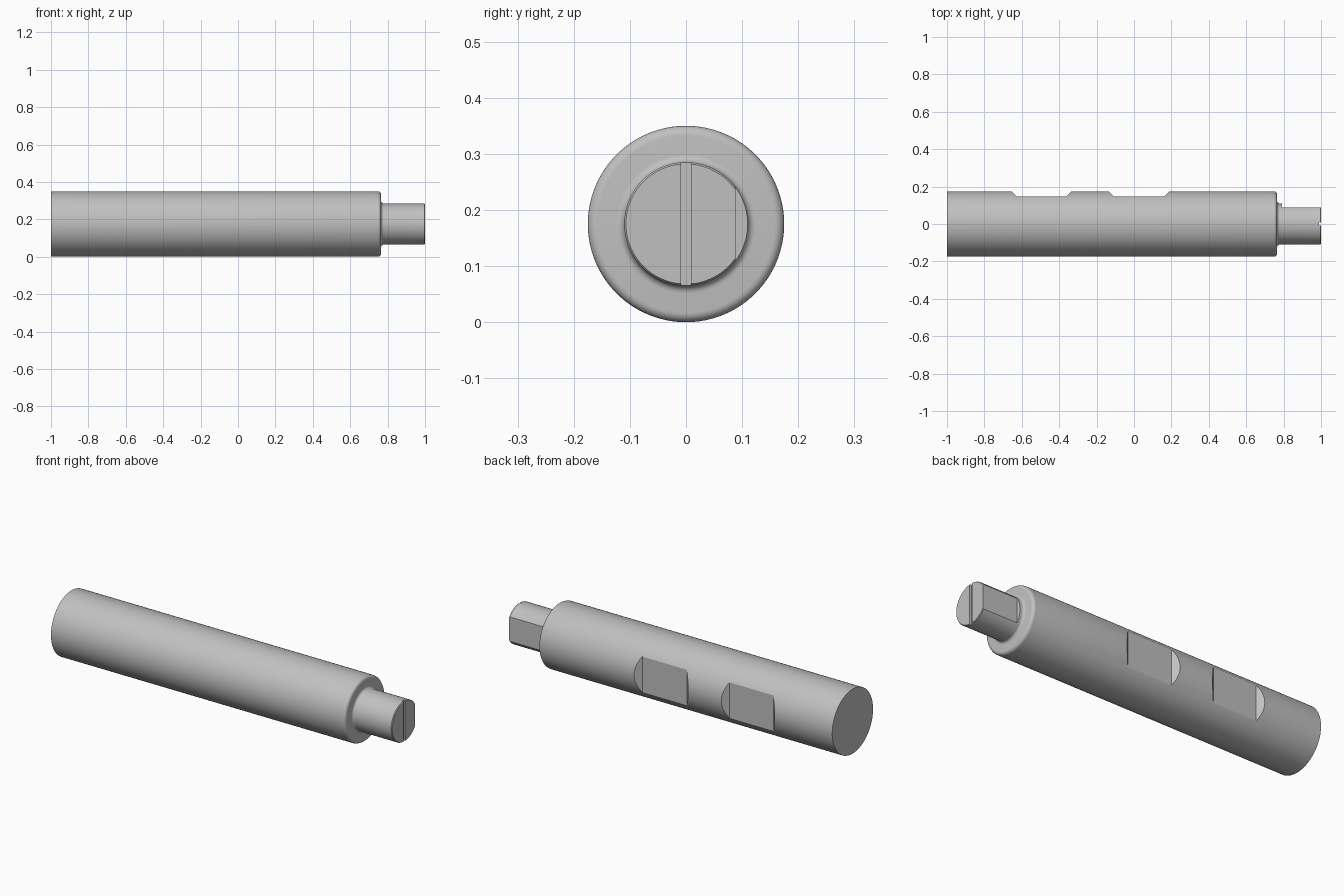
import bpy, bmesh, math
from mathutils import Matrix, Vector

cube = bpy.data.objects.get("Cube")
if cube:
    bpy.data.objects.remove(cube, do_unlink=True)

R, TIP_R = 0.175, 0.11        # shaft and tip radii
SHOULDER = 0.765              # where the shaft steps down
ROUND, FILLET = 0.017, 0.014

steel = bpy.data.materials.new("grey steel")
steel.use_nodes = True
grey = (0.53, 0.53, 0.53, 1)
steel.diffuse_color = grey
steel.node_tree.nodes["Principled BSDF"].inputs["Base Color"].default_value = grey


def make_object(name, bm):
    bmesh.ops.recalc_face_normals(bm, faces=bm.faces)
    mesh = bpy.data.meshes.new(name)
    bm.to_mesh(mesh)
    bm.free()
    mesh.materials.append(steel)
    obj = bpy.data.objects.new(name, mesh)
    bpy.context.collection.objects.link(obj)
    return obj


def arc(cx, cr, radius, start, end, steps=6):
    angles = [math.radians(start + (end - start) * i / steps) for i in range(steps + 1)]
    return [(cx + radius * math.cos(a), cr + radius * math.sin(a)) for a in angles]


def lathe(name, profile, segments=96):
    """Turn (x, radius) points around the shaft axis and cap both ends."""
    bm = bmesh.new()
    rings = []
    for x, r in profile:
        ring = []
        for i in range(segments):
            a = math.tau * i / segments
            ring.append(bm.verts.new((x, r * math.cos(a), R + r * math.sin(a))))
        rings.append(ring)
    for a, b in zip(rings, rings[1:]):
        for i in range(segments):
            j = (i + 1) % segments
            bm.faces.new((a[i], a[j], b[j], b[i]))
    bm.faces.new(rings[0])
    bm.faces.new(rings[-1])
    return make_object(name, bm)


def cut(target, outline):
    """Cut a vertical prism with the given (x, y) outline out of the target."""
    bm = bmesh.new()
    face = bm.faces.new([bm.verts.new((x, y, -0.1)) for x, y in outline])
    new = bmesh.ops.extrude_face_region(bm, geom=[face])["geom"]
    bmesh.ops.translate(bm, vec=(0, 0, 0.6),
                        verts=[v for v in new if isinstance(v, bmesh.types.BMVert)])
    cutter = make_object("cutter", bm)
    cutter.hide_render = True
    mod = target.modifiers.new("cut", 'BOOLEAN')
    mod.operation, mod.solver, mod.object = 'DIFFERENCE', 'EXACT', cutter
    bpy.context.view_layer.objects.active = target
    bpy.ops.object.modifier_apply(modifier=mod.name)
    bpy.data.objects.remove(cutter, do_unlink=True)


# Turned shaft: rounded shoulder, fillet, slim tip
profile = [(-1, R)]
profile += arc(SHOULDER - ROUND, R - ROUND, ROUND, 90, 0)
profile += arc(SHOULDER + FILLET, TIP_R + FILLET, FILLET, 180, 270)
profile += [(0.996, TIP_R), (1, TIP_R - 0.003)]
shaft = lathe("shaft", profile)

# Two clamping flats with sloped ends on the back
FLAT_Y, OUT = 0.146, 0.1
for x0, x1 in ((-0.626, -0.364), (-0.107, 0.16)):
    cut(shaft, [(x0, FLAT_Y), (x1, FLAT_Y),
                (x1 + OUT, FLAT_Y + OUT), (x0 - OUT, FLAT_Y + OUT)])

# Flat on the tip
cut(shaft, [(0.791, 0.088), (1.1, 0.088), (1.1, 0.3), (0.791, 0.3)])

# Narrow slot across the tip's end
cut(shaft, [(0.99, -0.009), (1.1, -0.009), (1.1, 0.009), (0.99, 0.009)])

bpy.ops.object.select_all(action='DESELECT')
shaft.select_set(True)
bpy.context.view_layer.objects.active = shaft
bpy.ops.object.shade_smooth_by_angle(angle=math.radians(30))
